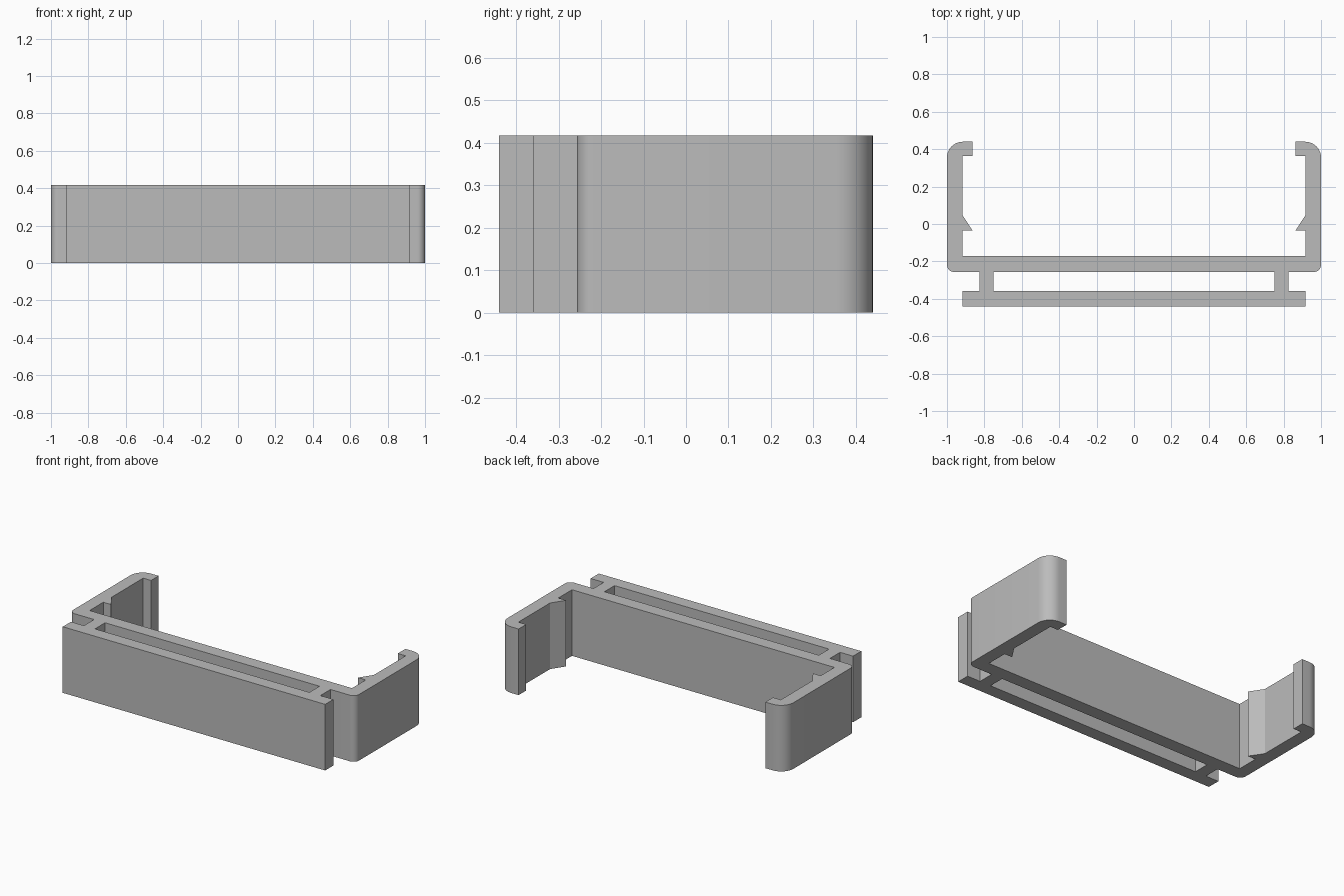
import bpy
import bmesh
from math import cos, sin, radians

cube = bpy.data.objects.get("Cube")
if cube:
    bpy.data.objects.remove(cube, do_unlink=True)

HEIGHT = 0.418


def arc(cx, cy, r, start, end, steps=10):
    """Points of a rounded corner, angles in degrees."""
    angles = [radians(start + (end - start) * i / steps) for i in range(steps + 1)]
    return [(cx + r * cos(a), cy + r * sin(a)) for a in angles]


# Left half of the cross-section, counter-clockwise from the centre line
front_plate = [(0, -0.44), (0.918, -0.44), (0.918, -0.358)]
web_outside = [(0.827, -0.358), (0.827, -0.257)]
arm_outside = arc(0.96, -0.217, 0.04, -90, 0) + arc(0.915, 0.355, 0.085, 0, 90)
hook = [(0.863, 0.44), (0.863, 0.364), (0.918, 0.364)]
barb = [(0.918, 0.048), (0.863, -0.035), (0.918, -0.035)]
back_plate = [(0.918, -0.172), (0, -0.172)]
slot = [(0, -0.257), (0.75, -0.257), (0.75, -0.358), (0, -0.358)]
profile = front_plate + web_outside + arm_outside + hook + barb + back_plate + slot

# Extrude the half profile, leaving the centre line open for mirroring
bm = bmesh.new()
bottom = [bm.verts.new((x, y, 0)) for x, y in profile]
top = [bm.verts.new((x, y, HEIGHT)) for x, y in profile]
bm.faces.new(top)
bm.faces.new(bottom[::-1])
for i in range(len(profile)):
    j = (i + 1) % len(profile)
    if profile[i][0] > 0 or profile[j][0] > 0:
        bm.faces.new((bottom[i], bottom[j], top[j], top[i]))
mesh = bpy.data.meshes.new("clip_bracket")
bm.to_mesh(mesh)
bm.free()

bracket = bpy.data.objects.new("clip_bracket", mesh)
bpy.context.collection.objects.link(bracket)

# Plain grey plastic
grey = bpy.data.materials.new("grey_plastic")
grey.use_nodes = True
colour = (0.5, 0.5, 0.5, 1)
grey.diffuse_color = colour
grey.node_tree.nodes["Principled BSDF"].inputs["Base Color"].default_value = colour
mesh.materials.append(grey)

# Smooth rounded corners, sharp elsewhere
bpy.ops.object.select_all(action="DESELECT")
bracket.select_set(True)
bpy.context.view_layer.objects.active = bracket
bpy.ops.object.shade_smooth_by_angle(angle=radians(30))

# Matching right half
mirror = bracket.modifiers.new("mirror", "MIRROR")
mirror.use_axis[0] = True
mirror.use_clip = True
mirror.merge_threshold = 0.001
